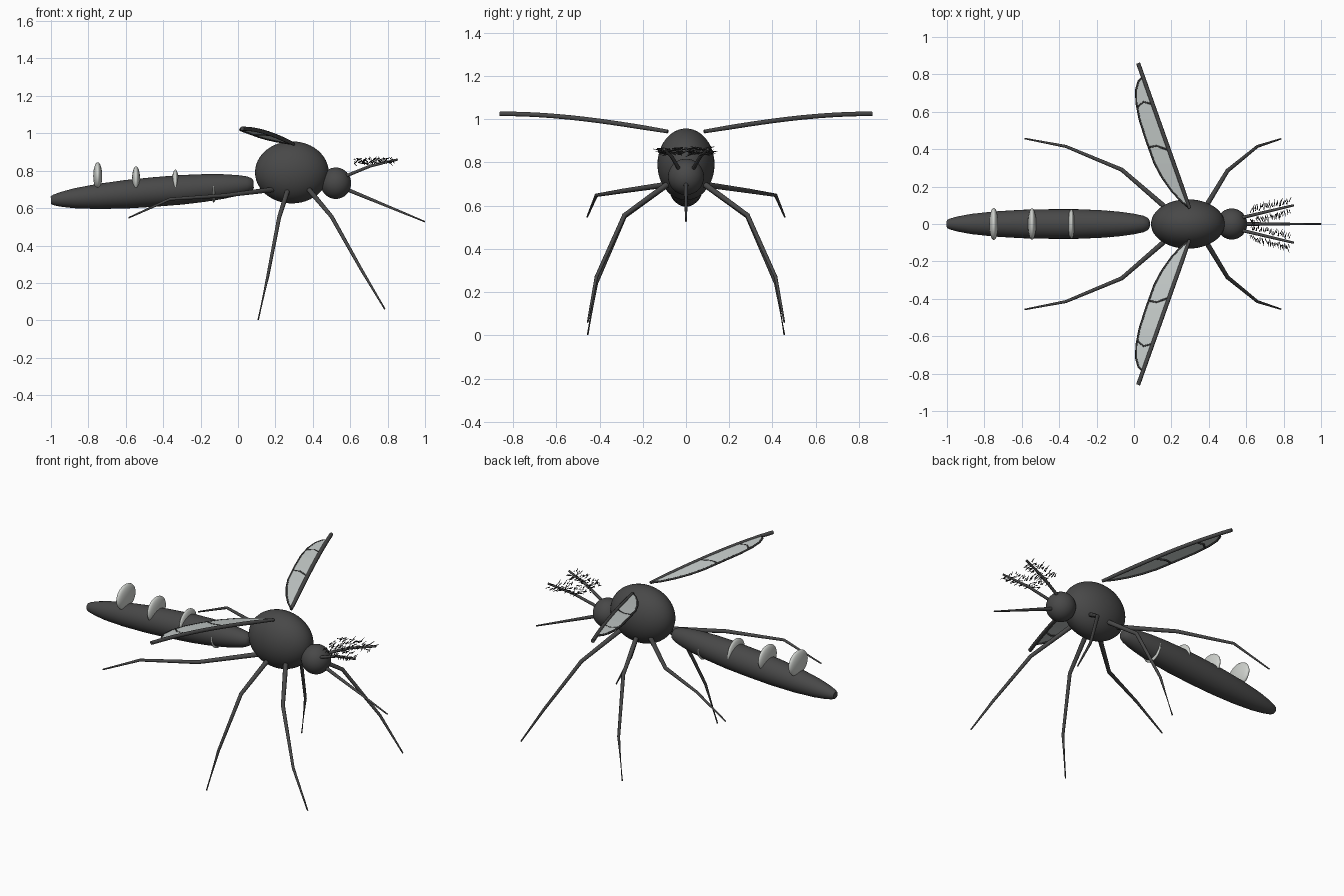
import bpy, bmesh, math, random
from mathutils import Vector

if "Cube" in bpy.data.objects:
    bpy.data.objects.remove(bpy.data.objects["Cube"])

random.seed(4)


def material(name, rgb):
    m = bpy.data.materials.new(name)
    m.diffuse_color = (*rgb, 1)
    m.use_nodes = True
    m.node_tree.nodes["Principled BSDF"].inputs["Base Color"].default_value = m.diffuse_color
    return m


DARK = material("charcoal body", (0.065, 0.065, 0.065))
VEIN = material("dark vein", (0.035, 0.035, 0.035))
PALE = material("pale band", (0.62, 0.64, 0.61))
FILM = material("wing film", (0.56, 0.60, 0.59))


def add_mesh(name, bm, mat, smooth=True):
    bmesh.ops.recalc_face_normals(bm, faces=bm.faces)
    me = bpy.data.meshes.new(name)
    bm.to_mesh(me)
    bm.free()
    me.materials.append(mat)
    ob = bpy.data.objects.new(name, me)
    bpy.context.collection.objects.link(ob)
    for p in me.polygons:
        p.use_smooth = smooth
    return ob


def ellipsoid(name, loc, radii, mat, seg=40):
    bm = bmesh.new()
    bmesh.ops.create_uvsphere(bm, u_segments=seg, v_segments=seg // 2, radius=1)
    bmesh.ops.scale(bm, vec=radii, verts=bm.verts)
    bmesh.ops.translate(bm, vec=loc, verts=bm.verts)
    return add_mesh(name, bm, mat)


def add_tube(bm, pts, radii, sides=10):
    """Tapered tube along a path, added to a bmesh."""
    pts = [Vector(p) for p in pts]
    rings = []
    for i, p in enumerate(pts):
        d = (pts[min(i + 1, len(pts) - 1)] - pts[max(i - 1, 0)]).normalized()
        up = Vector((0, 0, 1)) if abs(d.z) < 0.95 else Vector((1, 0, 0))
        u = d.cross(up).normalized()
        v = u.cross(d)
        ring = []
        for k in range(sides):
            a = 2 * math.pi * k / sides
            ring.append(bm.verts.new(p + radii[i] * (math.cos(a) * u + math.sin(a) * v)))
        rings.append(ring)
    for a, b in zip(rings, rings[1:]):
        for k in range(sides):
            bm.faces.new((a[k], a[(k + 1) % sides], b[(k + 1) % sides], b[k]))
    bm.faces.new(rings[0])
    bm.faces.new(rings[-1])


def tube(name, pts, radii, mat, sides=10):
    bm = bmesh.new()
    add_tube(bm, pts, radii, sides)
    ob = add_mesh(name, bm, mat)
    bpy.context.view_layer.objects.active = ob
    ob.select_set(True)
    bpy.ops.object.shade_smooth_by_angle(angle=math.radians(50))
    ob.select_set(False)
    return ob


# Body
ellipsoid("thorax", (0.288, 0, 0.791), (0.197, 0.132, 0.166), DARK, 48)
ellipsoid("head", (0.523, 0, 0.733), (0.082, 0.083, 0.084), DARK)
profile = [(-1, 0.021), (-0.985, 0.029), (-0.94, 0.041), (-0.87, 0.054), (-0.75, 0.067),
           (-0.6, 0.076), (-0.45, 0.079), (-0.3, 0.079), (-0.18, 0.074), (-0.08, 0.066),
           (0, 0.055), (0.05, 0.044), (0.075, 0.032), (0.083, 0.02)]
tube("abdomen", [(x, 0, 0.722 + 0.08 * x) for x, r in profile],
     [r for x, r in profile], DARK, 32)
tube("proboscis", [(0.57, 0, 0.705), (1.0, 0, 0.527)], [0.011, 0.004], DARK)

# Pale bands, riding higher towards the tail
for i, (x, z, rx, ry, rz) in enumerate([
        (-0.13, 0.70, 0.015, 0.072, 0.07), (-0.335, 0.728, 0.019, 0.079, 0.078),
        (-0.545, 0.75, 0.022, 0.084, 0.074), (-0.75, 0.772, 0.024, 0.086, 0.073)]):
    ellipsoid(f"abdomen_band_{i + 1}", (x, 0, z), (rx, ry, rz), PALE, 32)

LEGS = {
    "front_leg": [(0.37, 0.07, 0.71), (0.50, 0.285, 0.555), (0.66, 0.415, 0.27), (0.785, 0.455, 0.06)],
    "middle_leg": [(0.27, 0.07, 0.71), (0.22, 0.285, 0.55), (0.16, 0.415, 0.24), (0.108, 0.455, 0.002)],
    "rear_leg": [(0.19, 0.07, 0.70), (-0.065, 0.29, 0.668), (-0.365, 0.415, 0.648), (-0.585, 0.457, 0.548)],
}
ROOT, TIP = Vector((0.297, 0.085)), Vector((0.022, 0.86))
TRAIL = [(0.297, 0.085), (0.25, 0.125), (0.2, 0.18), (0.15, 0.25), (0.11, 0.325), (0.065, 0.45),
         (0.03, 0.56), (0.013, 0.65), (0.012, 0.72), (0.025, 0.765), (0.05, 0.79)]


def wing_z(y):
    return 0.943 + 0.082 * math.sin(math.pi / 2 * min(1, (y - 0.085) / 0.775))


def lead(y):
    return ROOT.lerp(TIP, (y - 0.085) / 0.775)


for s, side in ((-1, "right"), (1, "left")):
    # Legs
    for name, pts in LEGS.items():
        tube(f"{side}_{name}", [(x, s * y, z) for x, y, z in pts],
             [0.014, 0.011, 0.008, 0.004], DARK)

    # Wing membrane: strip between leading and trailing edge, made thin solid
    bm = bmesh.new()
    rows = []
    for x, y in TRAIL[1:]:
        lx = lead(y).x
        rows.append([bm.verts.new((x + (lx - x) * k / 4, s * y, wing_z(y))) for k in range(5)])
    tip = bm.verts.new((ROOT.x, s * ROOT.y, wing_z(ROOT.y)))
    for k in range(4):
        bm.faces.new((tip, rows[0][k], rows[0][k + 1]))
        for a, b in zip(rows, rows[1:]):
            bm.faces.new((a[k], a[k + 1], b[k + 1], b[k]))
    bmesh.ops.recalc_face_normals(bm, faces=bm.faces)
    bmesh.ops.solidify(bm, geom=bm.faces[:], thickness=0.004)
    add_mesh(f"{side}_wing_membrane", bm, FILM, False)

    # Wing veins
    edge = [lead(0.085 + 0.775 * i / 12) for i in range(13)]
    tube(f"{side}_wing_leading_vein", [(p.x, s * p.y, wing_z(p.y)) for p in edge],
         [0.009 + 0.001 * min(i, 2) for i in range(13)], DARK)
    bm = bmesh.new()
    for path in (TRAIL, [(0.077, 0.41), (0.12, 0.418), (0.185, 0.395)],
                 [(0.018, 0.625), (0.05, 0.653), (0.10, 0.64)]):
        add_tube(bm, [(x, s * y, wing_z(y)) for x, y in path], [0.006] * len(path), 8)
    add_mesh(f"{side}_wing_fine_veins", bm, VEIN)

    # Antenna with feathery bristles
    a, b = Vector((0.56, s * 0.03, 0.765)), Vector((0.853, s * 0.10, 0.86))
    tube(f"{side}_antenna", [a, a.lerp(b, 0.5) + Vector((0, 0, 0.012)), b],
         [0.009, 0.008, 0.006], DARK)
    bm = bmesh.new()
    for i in range(64):
        t = (i // 2 + random.random()) / 32
        out = 1 if i % 2 else -1
        p = Vector((0.62 + 0.21 * t, s * (0.045 + 0.05 * t) + out * random.uniform(0.012, 0.032),
                    0.852 + random.uniform(-0.014, 0.014)))
        d = Vector((random.uniform(0, 0.5), out, random.uniform(-0.5, 0.5))).normalized()
        add_tube(bm, [p, p + d * random.uniform(0.018, 0.034)], [0.003, 0.001], 5)
    add_mesh(f"{side}_antenna_bristles", bm, VEIN)
